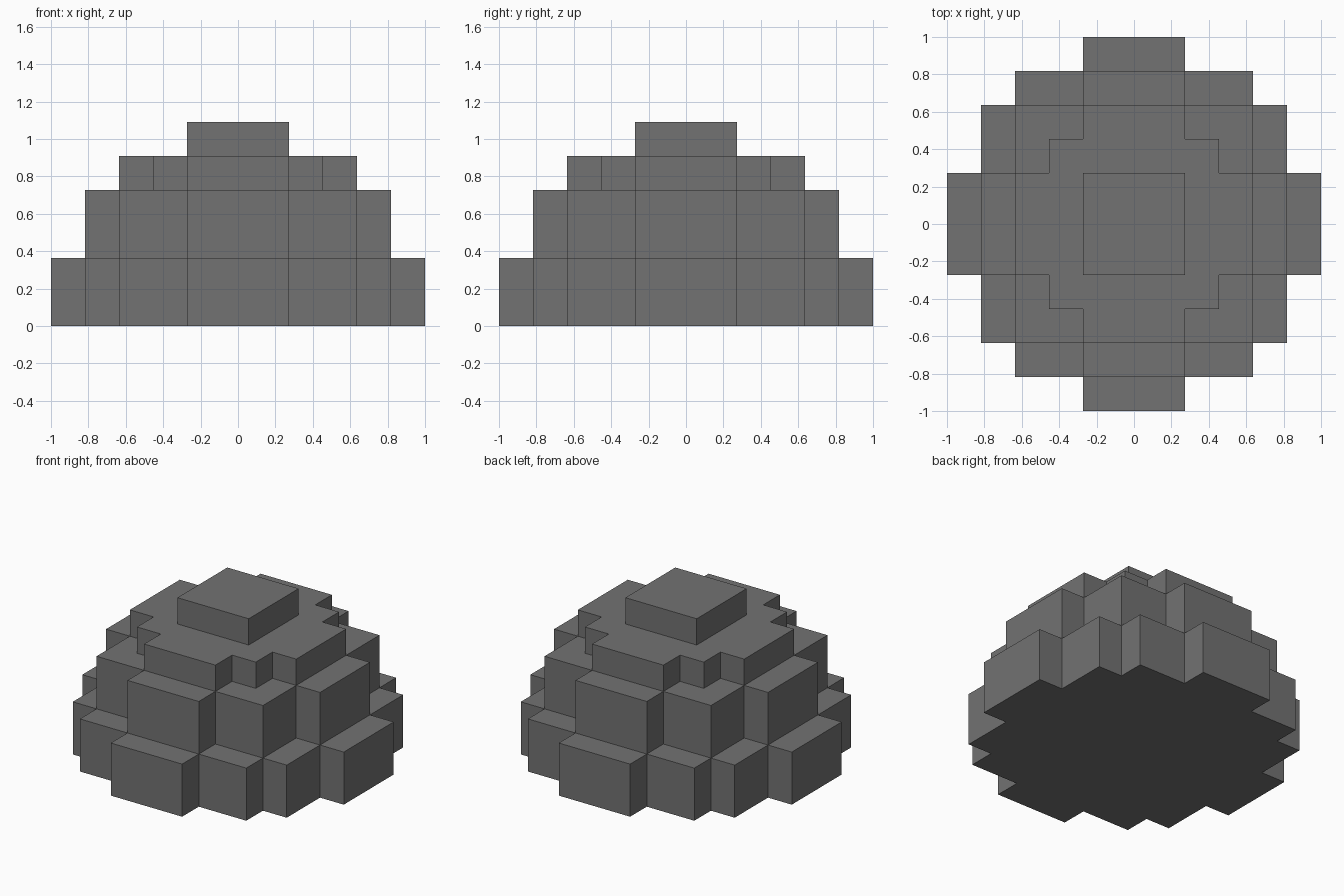
import bpy
import bmesh

U = 2 / 11  # size of one block

cube = bpy.data.objects.get("Cube")
if cube:
    bpy.data.objects.remove(cube, do_unlink=True)

# Single stone colour
stone = bpy.data.materials.new("stone grey")
stone.use_nodes = True
GREY = (0.17, 0.17, 0.17, 1)
stone.diffuse_color = GREY
stone.node_tree.nodes["Principled BSDF"].inputs["Base Color"].default_value = GREY


def stepped_outline(steps):
    """Turn the stair corners of one quarter into a full outline."""
    quarter = [steps[0]]
    for (x0, y0), (x1, y1) in zip(steps, steps[1:]):
        quarter += [(x1, y0), (x1, y1)]
    outline = []
    for _ in range(4):
        outline += quarter
        quarter = [(-y, x) for x, y in quarter]
    return outline


def tier(name, bottom, top, steps):
    """Extrude a stepped outline between two heights, in blocks."""
    bm = bmesh.new()
    base = bm.faces.new([bm.verts.new((x * U, y * U, bottom * U))
                         for x, y in stepped_outline(steps)])
    result = bmesh.ops.extrude_face_region(bm, geom=[base], use_keep_orig=True)
    verts = [v for v in result["geom"] if isinstance(v, bmesh.types.BMVert)]
    bmesh.ops.translate(bm, verts=verts, vec=(0, 0, (top - bottom) * U))
    bmesh.ops.recalc_face_normals(bm, faces=bm.faces)
    mesh = bpy.data.meshes.new(name)
    bm.to_mesh(mesh)
    bm.free()
    mesh.materials.append(stone)
    obj = bpy.data.objects.new(name, mesh)
    bpy.context.collection.objects.link(obj)


# Mound tiers, from the ground up
tier("base_tier", 0, 2, [(5.5, 1.5), (4.5, 3.5), (3.5, 4.5), (1.5, 5.5)])
tier("middle_tier", 2, 4, [(4.5, 1.5), (3.5, 3.5), (1.5, 4.5)])
tier("upper_tier", 4, 5, [(3.5, 1.5), (2.5, 2.5), (1.5, 3.5)])
tier("top_cap", 5, 6, [(1.5, 1.5)])
